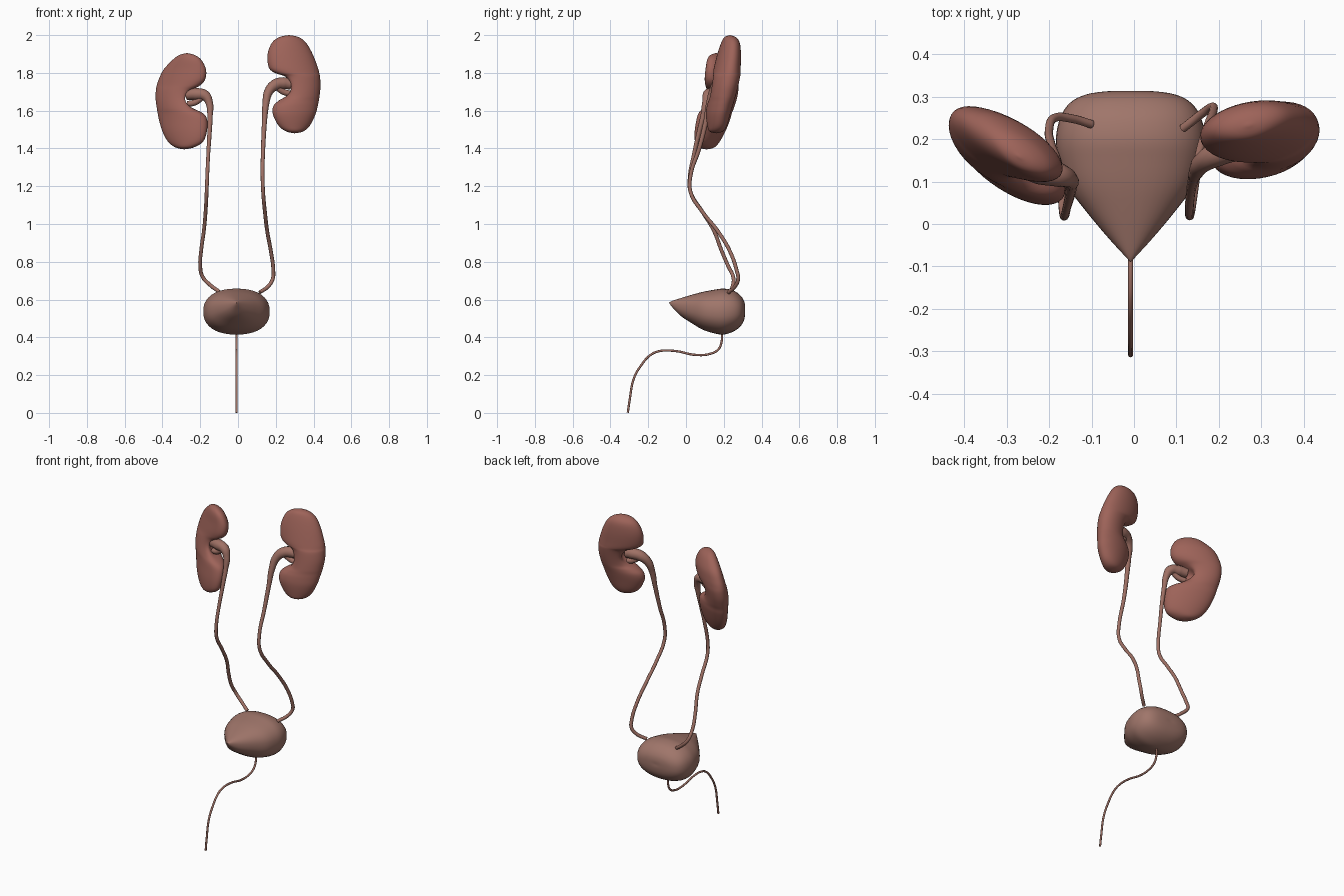
import bpy, bmesh, math
from mathutils import Vector


def material(name, rgb):
    m = bpy.data.materials.new(name)
    m.diffuse_color = (*rgb, 1)
    return m


KIDNEY = material("kidney_red", (0.34, 0.125, 0.10))
BLADDER = material("bladder_tan", (0.35, 0.18, 0.145))
DUCT = material("duct_tan", (0.35, 0.165, 0.13))


def smooth_rows(rows, steps=4):
    """Catmull-Rom interpolation between table rows."""
    p = [Vector(r) for r in rows]
    p = [p[0]] + p + [p[-1]]
    out = []
    for i in range(1, len(p) - 2):
        a, b, c, d = p[i - 1:i + 3]
        for s in range(steps):
            t = s / steps
            out.append(0.5 * (2 * b + (c - a) * t + (2 * a - 5 * b + 4 * c - d) * t * t
                              + (3 * b - a - 3 * c + d) * t ** 3))
    return out + [p[-1]]


def loft(name, rows, point, mat, sides=40):
    """Skin rings; point(row, angle) gives the ring position."""
    bm = bmesh.new()
    rings = [[bm.verts.new(point(r, 2 * math.pi * k / sides)) for k in range(sides)]
             for r in smooth_rows(rows)]
    for a, b in zip(rings, rings[1:]):
        for k in range(sides):
            n = (k + 1) % sides
            bm.faces.new((a[k], a[n], b[n], b[k]))
    bmesh.ops.remove_doubles(bm, verts=bm.verts, dist=0.0005)
    bmesh.ops.recalc_face_normals(bm, faces=bm.faces)
    me = bpy.data.meshes.new(name)
    bm.to_mesh(me)
    bm.free()
    me.shade_smooth()
    me.materials.append(mat)
    ob = bpy.data.objects.new(name, me)
    bpy.context.collection.objects.link(ob)
    return ob


def tube(name, pts, mat):
    """Smooth tapered tube through (x, y, z, radius) points."""
    cu = bpy.data.curves.new(name, 'CURVE')
    cu.dimensions = '3D'
    cu.bevel_depth = 1.0
    cu.bevel_resolution = 4
    cu.resolution_u = 8
    cu.use_fill_caps = True
    sp = cu.splines.new('BEZIER')
    sp.bezier_points.add(len(pts) - 1)
    for bp, (x, y, z, r) in zip(sp.bezier_points, pts):
        bp.co = (x, y, z)
        bp.radius = r
        bp.handle_left_type = bp.handle_right_type = 'AUTO'
    cu.materials.append(mat)
    ob = bpy.data.objects.new(name, cu)
    bpy.context.collection.objects.link(ob)
    bpy.ops.object.select_all(action='DESELECT')
    ob.select_set(True)
    bpy.context.view_layer.objects.active = ob
    bpy.ops.object.convert(target='MESH')
    bpy.ops.object.shade_smooth_by_angle(angle=math.radians(50))


def kidney(name, rows, xref, yaw, z_notch):
    """Bean lofted upward; rows are (z, inner x, outer x, centre y, half depth)."""
    def point(r, a):
        z, xi, xo, yc, hy = r
        c, s = math.cos(a), math.sin(a)
        x = (xi + xo) / 2 + (xo - xi) / 2 * c
        # extra groove between the lips of the hilum
        groove = 0.05 * math.exp(-((z - z_notch) / 0.045) ** 2) * max(0, -c) ** 6
        x += math.copysign(groove, xref)
        return (x, yc + yaw * (x - xref) + hy * s, z)
    loft(name, rows, point, KIDNEY)


# kidneys
kidney("kidney_low", [
    (1.395, -.285, -.285, .115, 0), (1.405, -.235, -.33, .117, .035),
    (1.435, -.185, -.37, .123, .05), (1.49, -.165, -.40, .135, .062),
    (1.55, -.163, -.418, .148, .068), (1.585, -.18, -.425, .153, .069),
    (1.615, -.225, -.43, .158, .07), (1.66, -.248, -.436, .168, .07),
    (1.705, -.235, -.435, .178, .07), (1.735, -.195, -.43, .184, .069),
    (1.77, -.172, -.418, .188, .067), (1.82, -.17, -.392, .19, .06),
    (1.87, -.195, -.345, .182, .045), (1.895, -.23, -.31, .175, .026),
    (1.905, -.27, -.27, .172, 0)], -.30, -.45, 1.66)
kidney("kidney_high", [
    (1.48, .30, .30, .16, 0), (1.49, .255, .345, .16, .035),
    (1.52, .215, .38, .165, .05), (1.58, .185, .41, .17, .062),
    (1.625, .187, .422, .178, .066), (1.655, .215, .428, .185, .066),
    (1.68, .245, .432, .19, .066), (1.73, .25, .437, .2, .068),
    (1.78, .235, .434, .21, .07), (1.80, .19, .43, .215, .07),
    (1.83, .162, .422, .22, .068), (1.90, .157, .395, .232, .06),
    (1.96, .18, .36, .24, .047), (1.99, .22, .32, .238, .028),
    (2.0, .27, .27, .237, 0)], .30, .15, 1.73)

# ureters with their funnel-shaped upper ends
tube("ureter_low", [
    (-.27, .14, 1.685, .028), (-.22, .125, 1.688, .032), (-.175, .115, 1.68, .028),
    (-.152, .105, 1.64, .02), (-.148, .09, 1.57, .014), (-.15, .072, 1.5, .012),
    (-.158, .04, 1.36, .01), (-.163, .02, 1.25, .01), (-.166, .024, 1.17, .01),
    (-.172, .09, 1.06, .01), (-.18, .145, .97, .01), (-.195, .188, .86, .01),
    (-.2, .222, .78, .01), (-.187, .25, .72, .01), (-.145, .248, .675, .01),
    (-.10, .235, .642, .01)], DUCT)
tube("ureter_high", [
    (.28, .185, 1.74, .028), (.24, .18, 1.745, .032), (.195, .165, 1.735, .03),
    (.162, .145, 1.70, .024), (.148, .125, 1.64, .018), (.14, .105, 1.54, .013),
    (.133, .07, 1.40, .011), (.13, .025, 1.26, .01), (.133, .024, 1.17, .01),
    (.143, .09, 1.06, .01), (.155, .17, .96, .01), (.175, .235, .85, .01),
    (.187, .268, .755, .01), (.184, .276, .71, .01), (.16, .26, .67, .01),
    (.115, .225, .638, .01)], DUCT)

# small side branches inside the hilum
tube("branch_low", [(-.265, .135, 1.635, .016), (-.225, .122, 1.645, .016),
                    (-.185, .116, 1.675, .016)], DUCT)
tube("branch_high", [(.275, .18, 1.69, .016), (.24, .175, 1.70, .016),
                     (.20, .166, 1.73, .016)], DUCT)


# bladder: rows are (y, half width, low z, high z)
def bladder_point(r, a):
    y, hw, lo, hi = r
    def power(v):
        return math.copysign(abs(v) ** 0.87, v)
    return (-.008 + hw * power(math.cos(a)), y,
            (lo + hi) / 2 + (hi - lo) / 2 * power(math.sin(a)))


loft("bladder", [
    (-.09, 0, .583, .583), (-.075, .014, .562, .592), (-.03, .055, .515, .607),
    (.03, .105, .475, .625), (.09, .149, .44, .641), (.15, .17, .421, .652),
    (.2, .176, .415, .658), (.25, .166, .43, .648), (.285, .143, .455, .625),
    (.305, .105, .485, .598), (.313, .05, .52, .57), (.313, 0, .545, .545)],
    bladder_point, BLADDER)

# urethra
tube("urethra", [(-.008, y, z, .006) for y, z in (
    (.19, .43), (.188, .375), (.17, .335), (.125, .312), (.05, .307), (-.06, .328),
    (-.145, .326), (-.19, .305), (-.235, .255), (-.275, .185), (-.298, .07),
    (-.308, .001))], DUCT)
